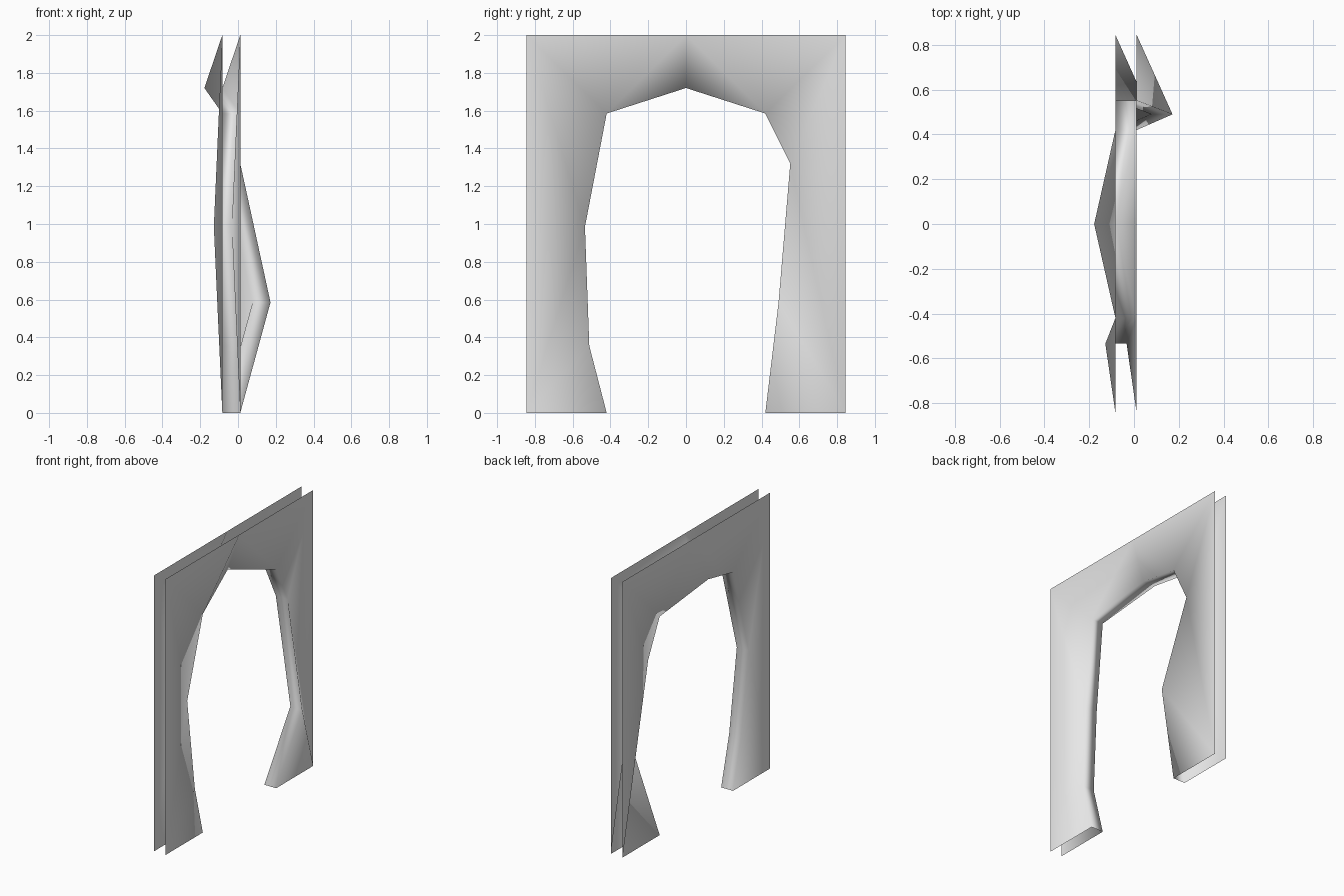
import bpy
import bmesh

cube = bpy.data.objects.get("Cube")
if cube:
    bpy.data.objects.remove(cube, do_unlink=True)

# Plaster material
plaster = bpy.data.materials.new("light_grey_plaster")
plaster.use_nodes = True
GREY = (0.8, 0.8, 0.8, 1.0)
plaster.diffuse_color = GREY
plaster.node_tree.nodes["Principled BSDF"].inputs["Base Color"].default_value = GREY

HALF_WIDTH, HEIGHT = 0.845, 2.0
FACE_X, BACK_X = 0.012, -0.083

# Edge of the opening: y, z, sideways warp
OPENING = [
    (-0.42, 0.0, 0.0), (-0.512, 0.355, 0.0), (-0.535, 0.985, -0.045),
    (-0.42, 1.585, 0.0), (0.0, 1.72, -0.095), (0.42, 1.585, 0.0),
    (0.552, 1.32, 0.0), (0.49, 0.585, 0.16), (0.42, 0.0, 0.0),
]
# Outer points of the panel, and the one each opening segment fans out to
OUTER = {
    "foot_a": (-HALF_WIDTH, 0), "top_a": (-HALF_WIDTH, HEIGHT),
    "crown": (0, HEIGHT),
    "top_b": (HALF_WIDTH, HEIGHT), "foot_b": (HALF_WIDTH, 0),
}
FAN = ["foot_a", "foot_a", "top_a", "crown", "crown", "top_b", "foot_b", "foot_b"]


def add_panel(bm, x, flip):
    """Build one warped wall panel and return its opening vertices."""
    inner = [bm.verts.new((x + warp, y, z)) for y, z, warp in OPENING]
    outer = {name: bm.verts.new((x, y, z)) for name, (y, z) in OUTER.items()}
    faces = []
    for i, name in enumerate(FAN):
        faces.append((inner[i], inner[i + 1], outer[name]))
        if i and FAN[i - 1] != name:
            faces.append((inner[i], outer[name], outer[FAN[i - 1]]))
    for face in faces:
        bm.faces.new(face[::-1] if flip else face)
    return inner


bm = bmesh.new()
near = add_panel(bm, FACE_X, False)
far = add_panel(bm, BACK_X, True)

# Reveal joining both panels around the opening
for i in range(len(FAN)):
    bm.faces.new((near[i + 1], near[i], far[i], far[i + 1]))

for face in bm.faces:
    face.smooth = True

mesh = bpy.data.meshes.new("doorway_wall")
bm.to_mesh(mesh)
bm.free()
mesh.materials.append(plaster)
doorway = bpy.data.objects.new("doorway_wall", mesh)
bpy.context.collection.objects.link(doorway)
